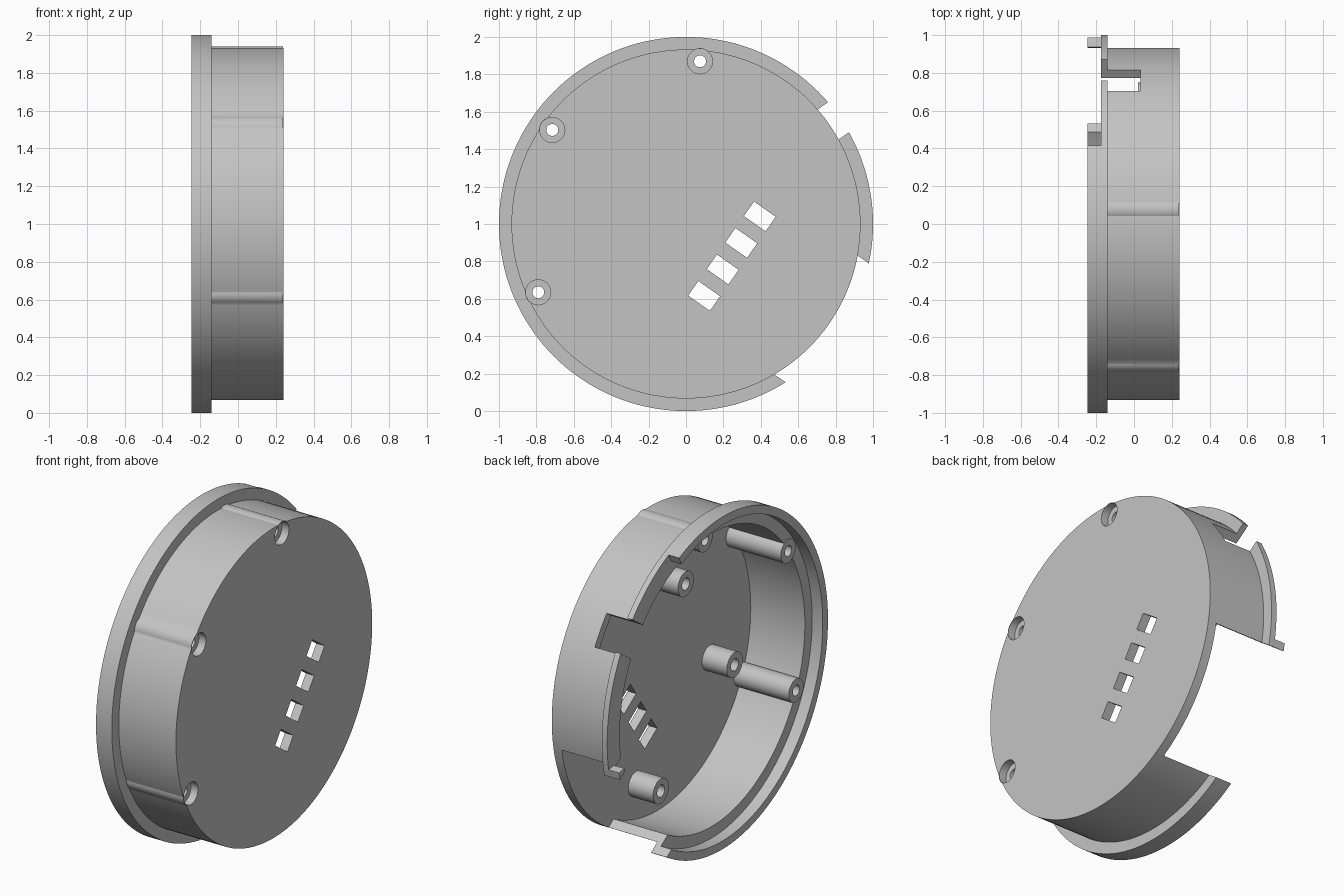
import bpy, bmesh, math
from mathutils import Matrix, Vector

if "Cube" in bpy.data.objects:
    bpy.data.objects.remove(bpy.data.objects["Cube"], do_unlink=True)

CENTRE = Vector((0, 0, 1))
TILT = math.radians(-35)          # the vents, opening and standoffs share this angle
FACE, FLOOR = 0.24, 0.185         # outer and inner side of the end plate
LEDGE, RIM = -0.175, -0.245       # rabbet ledge and open rim

grey = bpy.data.materials.new("plain grey")
grey.use_nodes = True
grey.diffuse_color = (0.55, 0.55, 0.55, 1)
grey.node_tree.nodes["Principled BSDF"].inputs["Base Color"].default_value = (0.55, 0.55, 0.55, 1)


def make_object(name, bm):
    bmesh.ops.recalc_face_normals(bm, faces=bm.faces)
    mesh = bpy.data.meshes.new(name)
    bm.to_mesh(mesh)
    bm.free()
    mesh.materials.append(grey)
    obj = bpy.data.objects.new(name, mesh)
    bpy.context.collection.objects.link(obj)
    return obj


def lathe(name, profile, steps=144):
    """Revolve (x, radius) points about the x axis through the centre."""
    bm = bmesh.new()
    verts = [bm.verts.new((x, r, 1)) for x, r in profile]
    edges = [bm.edges.new(pair) for pair in zip(verts, verts[1:])]
    bmesh.ops.spin(bm, geom=verts + edges, cent=CENTRE, axis=(1, 0, 0),
                   angle=2 * math.pi, steps=steps)
    bmesh.ops.remove_doubles(bm, verts=bm.verts, dist=1e-5)
    return make_object(name, bm)


def rod(name, y, z, radius, x0, x1):
    bm = bmesh.new()
    place = Matrix.Translation(((x0 + x1) / 2, y, z + 1)) @ Matrix.Rotation(math.pi / 2, 4, 'Y')
    bmesh.ops.create_cone(bm, cap_ends=True, segments=40, radius1=radius, radius2=radius,
                          depth=abs(x1 - x0), matrix=place)
    return make_object(name, bm)


def block(name, angle, u, v, x):
    """Box given by (low, high) ranges along the turned radial and tangent axes."""
    bm = bmesh.new()
    mid = [(a + b) / 2 for a, b in (x, u, v)]
    size = [b - a for a, b in (x, u, v)]
    place = (Matrix.Translation(CENTRE) @ Matrix.Rotation(angle, 4, 'X')
             @ Matrix.Translation(mid) @ Matrix.Diagonal((*size, 1)))
    bmesh.ops.create_cube(bm, size=1, matrix=place)
    return make_object(name, bm)


def sector(name, a0, a1, r0, r1, x0, x1, steps=40):
    """Curved bar between two angles in degrees."""
    bm = bmesh.new()
    angles = [math.radians(a0 + (a1 - a0) * i / steps) for i in range(steps + 1)]
    ring = [(r1, a) for a in angles] + [(r0, a) for a in reversed(angles)]
    face = bm.faces.new([bm.verts.new((x0, r * math.cos(a), 1 + r * math.sin(a))) for r, a in ring])
    new = bmesh.ops.extrude_face_region(bm, geom=[face])["geom"]
    bmesh.ops.translate(bm, vec=(x1 - x0, 0, 0),
                        verts=[g for g in new if isinstance(g, bmesh.types.BMVert)])
    return make_object(name, bm)


def combine(target, tool, operation):
    mod = target.modifiers.new("combine", 'BOOLEAN')
    mod.operation, mod.solver, mod.object = operation, 'EXACT', tool
    bpy.ops.object.select_all(action='DESELECT')
    bpy.context.view_layer.objects.active = target
    target.select_set(True)
    bpy.ops.object.modifier_apply(modifier=mod.name)
    bpy.data.objects.remove(tool, do_unlink=True)


# Round cup: end plate, wall, flange and stepped rim
housing = lathe("housing", [(FACE, 0), (FACE, 0.933), (-0.14, 0.933), (-0.14, 1), (RIM, 1),
                            (RIM, 0.95), (LEDGE, 0.95), (LEDGE, 0.88), (FLOOR, 0.88), (FLOOR, 0)])

# Screw posts sunk into the wall, then bored and counterbored
screws = [(0.075, 0.87), (-0.715, 0.503), (-0.79, -0.365)]
for y, z in screws:
    combine(housing, rod("screw_post", y, z, 0.07, -0.18, FACE - 0.0005), 'UNION')
for y, z in screws:
    combine(housing, rod("bore", y, z, 0.032, -0.4, 0.4), 'DIFFERENCE')
    combine(housing, rod("counterbore", y, z, 0.067, FLOOR + 0.008, 0.4), 'DIFFERENCE')

# Wide wall opening, narrow slot and lowered stretch of rim
combine(housing, block("opening", TILT, (0.6, 1.2), (-0.388, 0.388), (-0.4, FLOOR - 0.0005)), 'DIFFERENCE')
combine(housing, block("slot", -TILT, (0.7, 1.2), (-0.098, 0.098), (-0.4, 0.035)), 'DIFFERENCE')
combine(housing, sector("rim_cut", -9.5, 65.5, 0.92, 1.1, -0.4, LEDGE - 0.0005), 'DIFFERENCE')

# Row of four vents through the end plate
for i in range(4):
    v = (i - 1.5) * 0.173
    combine(housing, block("vent", TILT, (0.229, 0.371), (v - 0.0475, v + 0.0475), (0.1, 0.4)), 'DIFFERENCE')

# Four short hollow standoffs on the inside of the plate
parts = [housing]
for u in (-0.317, 0.54):
    for v in (-0.405, 0.405):
        y = u * math.cos(TILT) - v * math.sin(TILT)
        z = u * math.sin(TILT) + v * math.cos(TILT)
        post = rod("standoff", y, z, 0.075, 0.02, FLOOR + 0.01)
        combine(post, rod("standoff_bore", y, z, 0.036, -0.1, FLOOR - 0.01), 'DIFFERENCE')
        parts.append(post)

# Smooth round surfaces, crisp edges
for obj in parts:
    bpy.ops.object.select_all(action='DESELECT')
    bpy.context.view_layer.objects.active = obj
    obj.select_set(True)
    bpy.ops.object.shade_smooth_by_angle(angle=math.radians(30))
